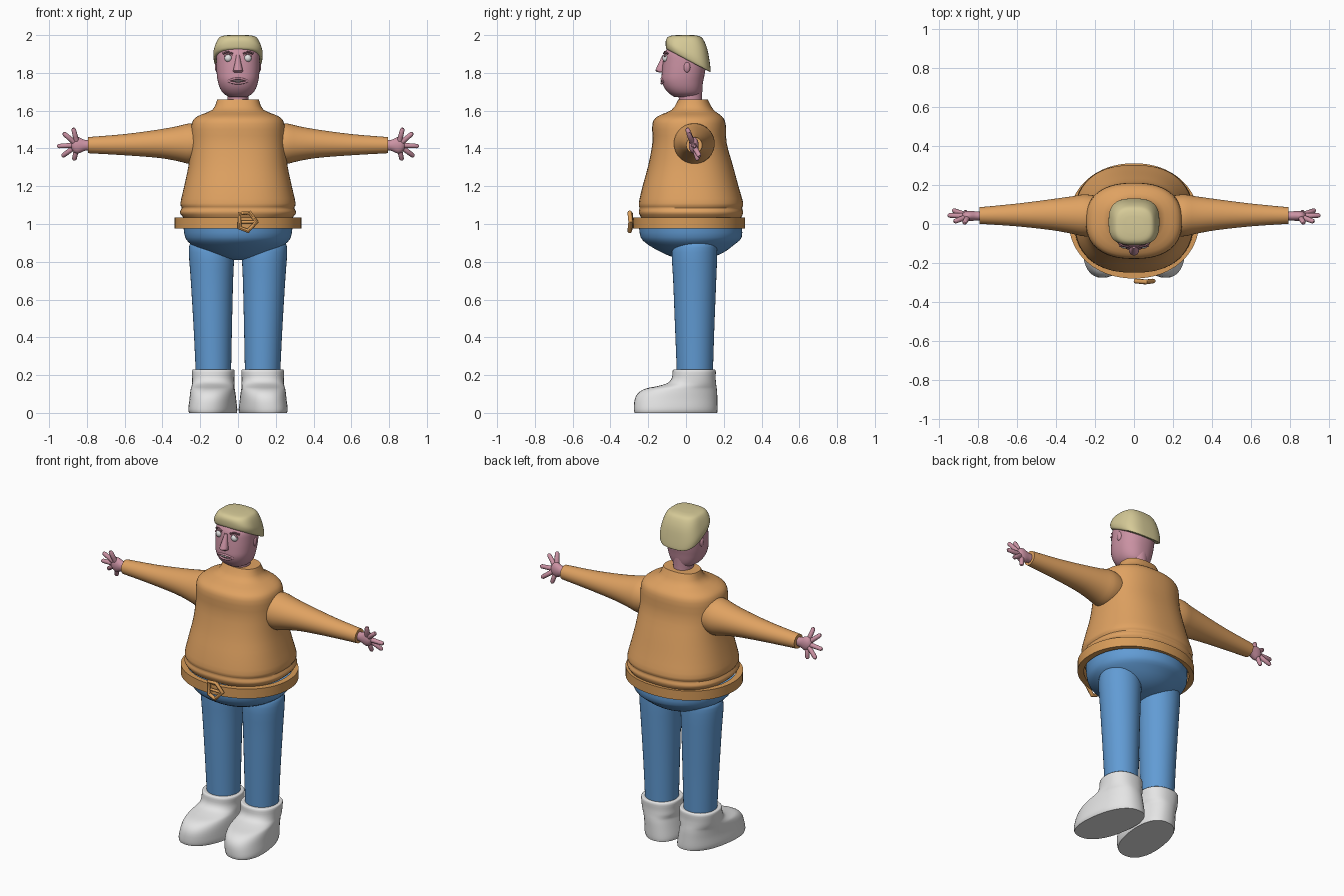
import bpy, bmesh, math
from mathutils import Vector


def material(name, rgb):
    m = bpy.data.materials.new(name)
    m.diffuse_color = (*rgb, 1)
    return m


ORANGE = material("sweater orange", (0.74, 0.36, 0.12))
BELT = material("belt tan", (0.68, 0.33, 0.10))
BLUE = material("denim blue", (0.12, 0.33, 0.66))
SKIN = material("skin pink", (0.60, 0.29, 0.37))
HAIR = material("hair blond", (0.67, 0.59, 0.31))
WHITE = material("shoe white", (0.78, 0.78, 0.78))
TEETH = material("teeth grey", (0.62, 0.60, 0.58))
DARK = material("lip dark", (0.22, 0.10, 0.13))


def finish(ob, mat, angle=40):
    ob.data.materials.clear()
    ob.data.materials.append(mat)
    bpy.ops.object.select_all(action='DESELECT')
    ob.select_set(True)
    bpy.context.view_layer.objects.active = ob
    bpy.ops.object.shade_smooth_by_angle(angle=math.radians(angle))
    return ob


def refine(rings, steps):
    """Smooth in-between rings (Catmull-Rom)."""
    out, n = [], len(rings)
    for i in range(n - 1):
        p = [rings[max(0, min(n - 1, i + k))] for k in (-1, 0, 1, 2)]
        for s in range(steps):
            t = s / steps
            out.append([0.5 * (2 * b + (c - a) * t + (2 * a - 5 * b + 4 * c - d) * t * t
                               + (3 * b - a - 3 * c + d) * t ** 3) for a, b, c, d in zip(*p)])
    return out + [list(rings[-1])]


def loft(name, rings, mat, power=2.0, n=40, steps=3, place=None, closed=False, angle=40):
    """Rings are (height, a0, a1, b0, b1, slope) superellipses."""
    rings = [tuple(r) + (0,) * (6 - len(r)) for r in rings]
    if steps > 1:
        rings = refine(rings, steps)
    bm = bmesh.new()
    loops = []
    for h, a0, a1, b0, b1, slope in rings:
        loop = []
        for k in range(n):
            t = 2 * math.pi * k / n
            c, s = math.cos(t), math.sin(t)
            u = math.copysign(abs(c) ** (2 / power), c) * (a1 - a0) / 2
            v = math.copysign(abs(s) ** (2 / power), s) * (b1 - b0) / 2
            p = Vector(((a0 + a1) / 2 + u, (b0 + b1) / 2 + v, h - slope * v))
            loop.append(bm.verts.new(place(p) if place else p))
        loops.append(loop)
    pairs = list(zip(loops, loops[1:]))
    if closed:
        pairs.append((loops[-1], loops[0]))
    else:
        bm.faces.new(loops[0])
        bm.faces.new(loops[-1])
    for lo, hi in pairs:
        for k in range(n):
            j = (k + 1) % n
            bm.faces.new((lo[k], lo[j], hi[j], hi[k]))
    bmesh.ops.recalc_face_normals(bm, faces=bm.faces)
    me = bpy.data.meshes.new(name)
    bm.to_mesh(me)
    bm.free()
    ob = bpy.data.objects.new(name, me)
    bpy.context.collection.objects.link(ob)
    return finish(ob, mat, angle)


def tube(name, pts, radius, mat, cyclic=False, radii=None):
    cu = bpy.data.curves.new(name, 'CURVE')
    cu.dimensions = '3D'
    cu.bevel_depth = radius
    cu.bevel_resolution = 3
    cu.use_fill_caps = True
    sp = cu.splines.new('POLY')
    sp.points.add(len(pts) - 1)
    for i, p in enumerate(pts):
        sp.points[i].co = (*p, 1)
        sp.points[i].radius = radii[i] if radii else 1
    sp.use_cyclic_u = cyclic
    ob = bpy.data.objects.new(name, cu)
    bpy.context.collection.objects.link(ob)
    bpy.ops.object.select_all(action='DESELECT')
    ob.select_set(True)
    bpy.context.view_layer.objects.active = ob
    bpy.ops.object.convert(target='MESH')
    return finish(bpy.context.object, mat)


def ball(name, loc, size, mat):
    bpy.ops.mesh.primitive_uv_sphere_add(segments=20, ring_count=12, location=loc)
    ob = bpy.context.object
    ob.name = name
    ob.scale = size
    return finish(ob, mat)


# Sweater body with collar
loft("sweater", [(1.03, -.285, .285, -.235, .29), (1.06, -.308, .308, -.25, .303),
                 (1.085, -.298, .298, -.246, .297), (1.11, -.305, .305, -.25, .303),
                 (1.20, -.285, .285, -.23, .278), (1.31, -.262, .262, -.20, .248),
                 (1.43, -.25, .25, -.178, .215), (1.53, -.245, .245, -.178, .21),
                 (1.57, -.215, .215, -.15, .19), (1.605, -.135, .135, -.075, .145),
                 (1.66, -.11, .11, -.04, .115)], ORANGE, power=2.4, n=56)

# Belt band and buckle frame
loft("belt", [(.977, -.30, .30, -.25, .29), (.977, -.335, .335, -.28, .312),
              (1.035, -.335, .335, -.28, .312), (1.035, -.30, .30, -.25, .29)],
     BELT, n=64, steps=1, closed=True, power=2.1)
tube("buckle", [(.008, -.293, 1.055), (.062, -.298, 1.06), (.098, -.293, 1.012),
                (.053, -.298, .963), (.008, -.293, .98)], .012, BELT, cyclic=True)
tube("buckle_pin", [(.02, -.29, 1.01), (.095, -.295, 1.012)], .008, BELT)

# Trouser seat
loft("trouser_seat", [(.81, -.03, .03, .0, .06), (.825, -.11, .11, -.07, .14),
                      (.85, -.175, .175, -.13, .20), (.89, -.245, .245, -.20, .255),
                      (.93, -.28, .28, -.24, .295), (1.0, -.29, .29, -.25, .295)],
     BLUE, n=56)

# Limbs, mirrored left and right
for side, s in (("right", 1), ("left", -1)):
    def flip(p, s=s):
        return Vector((s * p.x, p.y, p.z))

    def along_x(p, s=s):
        return Vector((s * p.z, p.x, p.y))

    def toe_out(p, s=s):
        return Vector((s * (p.x - .14 * (p.y + .05) * max(0, 1 - p.z / .23)), p.y, p.z))

    loft(side + "_leg", [(.20, .037, .223, -.048, .142), (.45, .032, .235, -.058, .15),
                         (.70, .026, .25, -.068, .16), (.85, .02, .26, -.075, .165),
                         (.90, .03, .25, -.055, .155), (.925, .08, .20, 0, .10)],
         BLUE, place=flip)
    loft(side + "_shoe", [(0, .012, .252, -.272, .165), (.02, .008, .258, -.276, .167),
                          (.07, .012, .254, -.272, .166), (.105, .016, .252, -.253, .165),
                          (.128, .02, .25, -.215, .163), (.142, .022, .248, -.15, .161),
                          (.158, .022, .246, -.098, .159), (.185, .022, .245, -.075, .157),
                          (.225, .018, .243, -.07, .157), (.23, .03, .232, -.058, .145)],
         WHITE, power=2.3, place=toe_out, angle=55)
    loft(side + "_sleeve", [(.17, -.06, .14, 1.33, 1.52), (.25, -.064, .152, 1.318, 1.533),
                            (.32, -.05, .142, 1.333, 1.518), (.42, -.032, .128, 1.35, 1.50),
                            (.60, -.012, .105, 1.364, 1.476), (.795, .001, .086, 1.375, 1.46)],
         ORANGE, place=along_x)
    loft(side + "_palm", [(.775, .02, .065, 1.39, 1.445), (.81, .018, .065, 1.388, 1.445),
                          (.845, .015, .067, 1.373, 1.46), (.868, .018, .063, 1.38, 1.455),
                          (.882, .028, .052, 1.40, 1.435)], SKIN, place=along_x, n=24)
    for i, (x, y, z) in enumerate([(.872, .005, 1.508), (.925, .012, 1.482), (.957, .045, 1.412),
                                   (.932, .072, 1.358), (.868, .062, 1.337)]):
        a = Vector((s * .85, .04, 1.418))
        b = Vector((s * x, y, z))
        tube(f"{side}_finger_{i + 1}", [a, a.lerp(b, .5), a.lerp(b, .92), b], .0135, SKIN,
             radii=[1.1, 1, .9, .45])

    # Eye, lid, brow ridge and ear
    ball(side + "_eye", (s * .052, -.108, 1.878), (.02, .018, .02), WHITE)
    tube(side + "_eyelid", [(s * (.052 + .022 * math.cos(t)), -.113, 1.88 + .022 * math.sin(t))
                            for t in (.3, .9, 1.57, 2.2, 2.8)], .0045, SKIN)
    tube(side + "_brow", [(s * .028, -.117, 1.902), (s * .055, -.112, 1.912),
                          (s * .08, -.098, 1.902)], .005, DARK)
    ball(side + "_ear", (s * .11, .005, 1.83), (.012, .018, .028), SKIN)

# Neck and head
loft("neck", [(1.60, -.058, .058, -.042, .09), (1.66, -.055, .055, -.038, .085),
              (1.74, -.06, .06, -.045, .088)], SKIN)
loft("head", [(1.672, -.045, .045, -.06, .055), (1.69, -.076, .076, -.088, .075),
              (1.72, -.096, .096, -.114, .085), (1.76, -.108, .108, -.129, .092),
              (1.80, -.113, .113, -.128, .10), (1.86, -.115, .115, -.122, .108),
              (1.91, -.112, .112, -.112, .105), (1.95, -.085, .085, -.08, .08)],
     SKIN, power=2.3)

# Wedge nose
loft("nose", [(1.803, -.022, .022, -.145, -.11), (1.812, -.026, .026, -.162, -.11),
              (1.85, -.017, .017, -.145, -.11), (1.895, -.009, .009, -.125, -.10)],
     SKIN, n=16, steps=2)

# Mouth: lips around a row of teeth
ball("teeth", (0, -.116, 1.757), (.043, .018, .011), TEETH)
for name, dz in (("upper_lip", .013), ("lower_lip", -.013)):
    tube(name, [(x, -.131 + 6 * x * x, 1.757 + dz * (1 - (x / .052) ** 2))
                for x in (-.05, -.03, -.012, .012, .03, .05)], .006, SKIN)
tube("mouth_line", [(x, -.1335 + 6 * x * x, 1.757) for x in (-.04, -.02, 0, .02, .04)], .002, DARK)

# Bowl-cut hair, lower at the back
loft("hair", [(1.864, -.118, .118, -.10, .128, .53), (1.872, -.127, .127, -.106, .131, .52),
              (1.905, -.130, .130, -.108, .126, .43), (1.95, -.118, .118, -.106, .113, .22),
              (1.982, -.103, .103, -.098, .092, .06), (1.995, -.085, .085, -.08, .072, .02),
              (2.0, -.05, .05, -.045, .04, 0)], HAIR, power=2.9, n=48)
